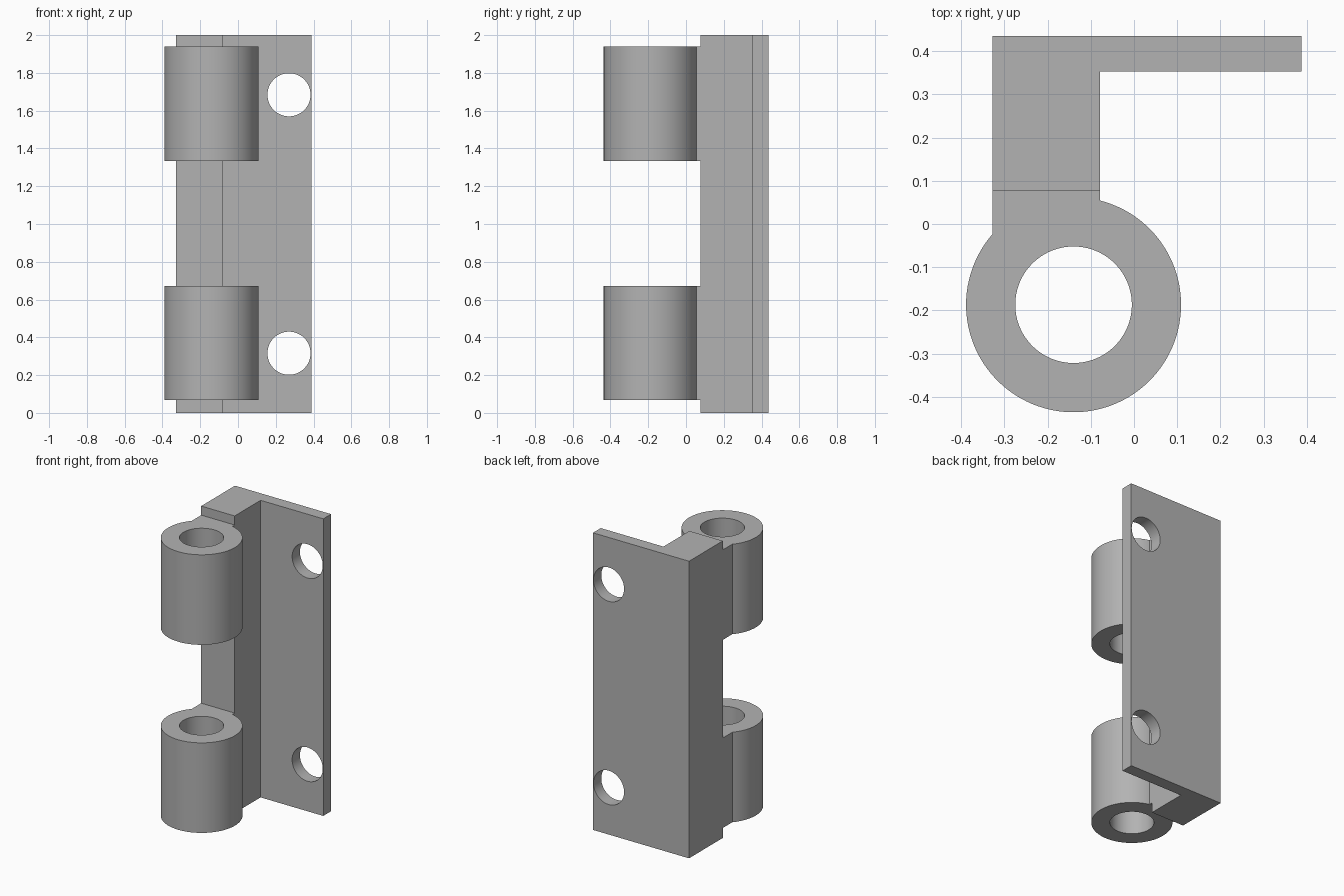
import bpy, bmesh
from math import atan2, cos, sin, pi, radians, sqrt

if "Cube" in bpy.data.objects:
    bpy.data.objects.remove(bpy.data.objects["Cube"], do_unlink=True)

steel = bpy.data.materials.new("plain grey metal")
steel.use_nodes = True
grey = (0.45, 0.45, 0.45, 1)
steel.diffuse_color = grey
steel.node_tree.nodes["Principled BSDF"].inputs["Base Color"].default_value = grey

HEIGHT = 2.0
LEFT, RIGHT, STEP = -0.328, 0.388, -0.079     # block runs LEFT..STEP, flange to RIGHT
BACK, FLANGE_Y, BLOCK_Y = 0.436, 0.353, 0.077
CX, CY, OUTER, BORE = -0.14, -0.187, 0.249, 0.135


def prism(name, outline, z0, z1):
    """Extrude a counter-clockwise xy outline from z0 to z1."""
    bm = bmesh.new()
    base = bm.faces.new([bm.verts.new((x, y, z0)) for x, y in outline])
    top = bmesh.ops.extrude_face_region(bm, geom=[base])["geom"]
    bmesh.ops.translate(bm, vec=(0, 0, z1 - z0),
                        verts=[v for v in top if isinstance(v, bmesh.types.BMVert)])
    bmesh.ops.recalc_face_normals(bm, faces=bm.faces)
    mesh = bpy.data.meshes.new(name)
    bm.to_mesh(mesh)
    bm.free()
    mesh.materials.append(steel)
    obj = bpy.data.objects.new(name, mesh)
    bpy.context.collection.objects.link(obj)
    return obj


def drill(obj, location, radius, depth, rotation=(0, 0, 0)):
    """Cut a round hole through obj."""
    bpy.ops.mesh.primitive_cylinder_add(vertices=96, radius=radius, depth=depth,
                                        location=location, rotation=rotation)
    cutter = bpy.context.object
    cutter.hide_render = True
    cutter.data.materials.append(steel)
    mod = obj.modifiers.new("hole", 'BOOLEAN')
    mod.operation, mod.solver, mod.object = 'DIFFERENCE', 'EXACT', cutter
    select(obj)
    bpy.ops.object.modifier_apply(modifier=mod.name)
    bpy.data.objects.remove(cutter, do_unlink=True)


def select(obj):
    bpy.ops.object.select_all(action='DESELECT')
    obj.select_set(True)
    bpy.context.view_layer.objects.active = obj


def finish(obj):
    select(obj)
    bpy.ops.object.shade_smooth_by_angle(angle=radians(30))


# L-shaped leaf: thick block with a thin flange, and two screw holes
leaf = prism("hinge_leaf", [(LEFT, BLOCK_Y), (STEP, BLOCK_Y), (STEP, FLANGE_Y),
                            (RIGHT, FLANGE_Y), (RIGHT, BACK), (LEFT, BACK)], 0, HEIGHT)
for z in (0.316, HEIGHT - 0.316):
    drill(leaf, (0.27, FLANGE_Y, z), 0.114, 0.4, (pi / 2, 0, 0))
finish(leaf)

# Knuckle outline: round barrel with a straight web back to the block
dx_l, dx_r = LEFT - CX, STEP - CX
start = atan2(sqrt(OUTER**2 - dx_l**2), dx_l)
end = atan2(sqrt(OUTER**2 - dx_r**2), dx_r) + 2 * pi
STEPS = 96
outline = [(STEP, BLOCK_Y), (LEFT, BLOCK_Y)]
for i in range(STEPS + 1):
    a = start + (end - start) * i / STEPS
    outline.append((CX + OUTER * cos(a), CY + OUTER * sin(a)))

# Two bored knuckles, mirrored about mid height
for name, z0 in (("lower_knuckle", 0.067), ("upper_knuckle", 1.333)):
    knuckle = prism(name, outline, z0, z0 + 0.606)
    drill(knuckle, (CX, CY, z0 + 0.3), BORE, 1)
    finish(knuckle)
